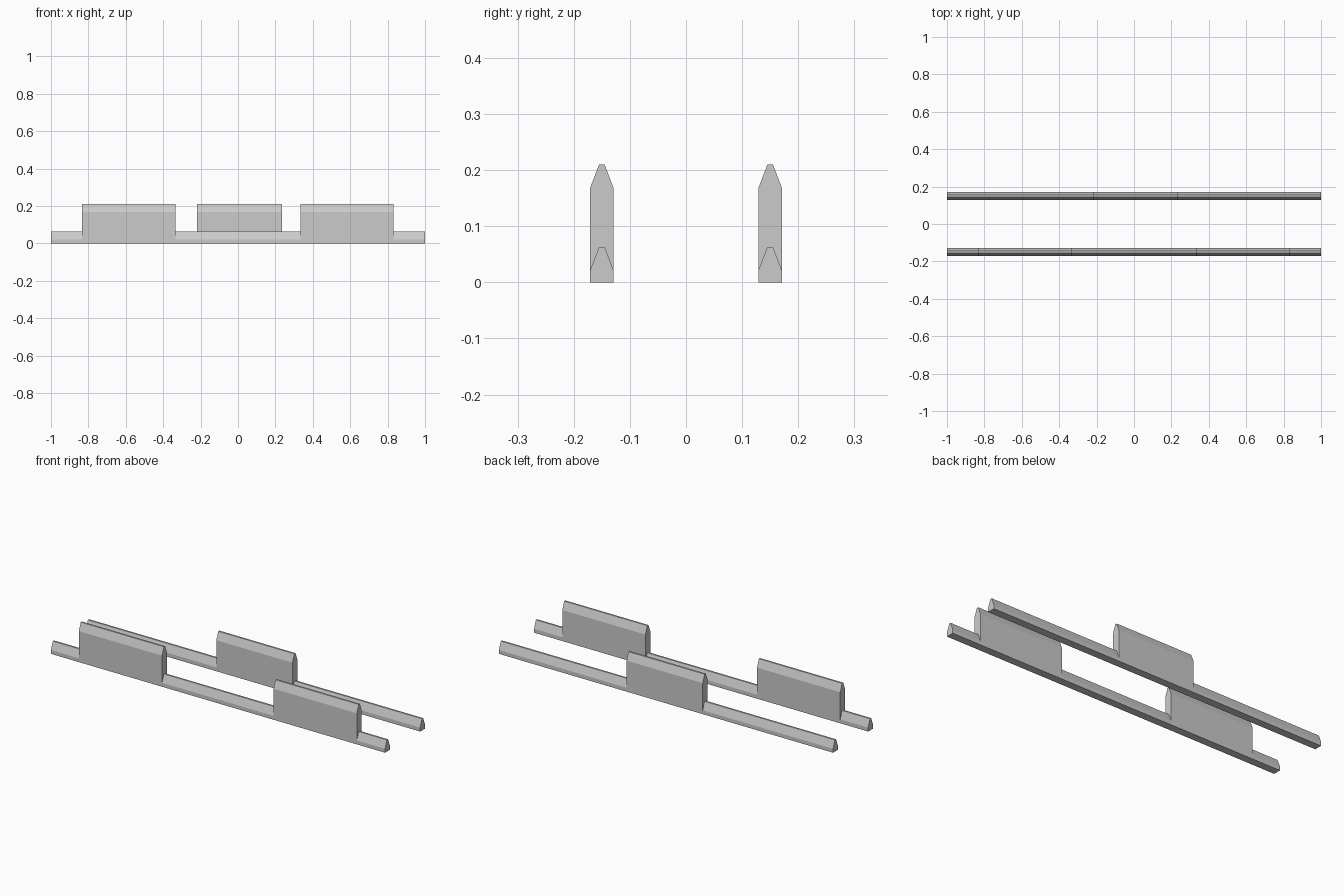
import bpy, bmesh

if "Cube" in bpy.data.objects:
    bpy.data.objects.remove(bpy.data.objects["Cube"])

HALF_W, HALF_TOP = 0.021, 0.005   # rail half width, flat ridge half width
CHAMFER = 0.042                   # height of the sloped ridge
LOW, TALL = 0.063, 0.21           # heights of rail and raised walls


def crenellated_rail(name, y, walls):
    """One watertight rail along x with raised walls over the given x ranges."""
    bm = bmesh.new()

    def ring(x, h):
        # shoulder, ridge, ridge, shoulder
        pts = [(-HALF_W, h - CHAMFER), (-HALF_TOP, h), (HALF_TOP, h), (HALF_W, h - CHAMFER)]
        return [bm.verts.new((x, y + dy, z)) for dy, z in pts]

    steps = [x for wall in walls for x in wall]
    xs = [-1.0] + steps + [1.0]
    base = [[bm.verts.new((x, y + s * HALF_W, 0)) for s in (-1, 1)] for x in xs]
    low = [ring(x, LOW) for x in xs]
    tall = {i: ring(x, TALL) for i, x in enumerate(xs) if x in steps}

    # lengthwise faces; every second segment is a raised wall
    for i in range(len(xs) - 1):
        j = i + 1
        raised = i % 2 == 1
        a, b = (tall[i], tall[j]) if raised else (low[i], low[j])
        for k in range(3):
            bm.faces.new((a[k], a[k + 1], b[k + 1], b[k]))
        for side, k in ((0, 0), (1, 3)):
            if raised:
                bm.faces.new((base[i][side], low[i][k], a[k], b[k], low[j][k], base[j][side]))
            else:
                bm.faces.new((base[i][side], a[k], b[k], base[j][side]))
        bm.faces.new((base[i][0], base[i][1], base[j][1], base[j][0]))

    # wall end faces above the low profile
    for i, t in tall.items():
        bm.faces.new(t + low[i][::-1])
    # rail end caps
    for i in (0, -1):
        bm.faces.new([base[i][0]] + low[i] + [base[i][1]])

    bmesh.ops.recalc_face_normals(bm, faces=bm.faces)
    mesh = bpy.data.meshes.new(name)
    bm.to_mesh(mesh)
    bm.free()
    obj = bpy.data.objects.new(name, mesh)
    bpy.context.collection.objects.link(obj)
    return obj


# front rail with two walls, back rail with one
crenellated_rail("front_rail", -0.15, [(-0.833, -0.335), (0.333, 0.831)])
crenellated_rail("back_rail", 0.15, [(-0.22, 0.236)])
